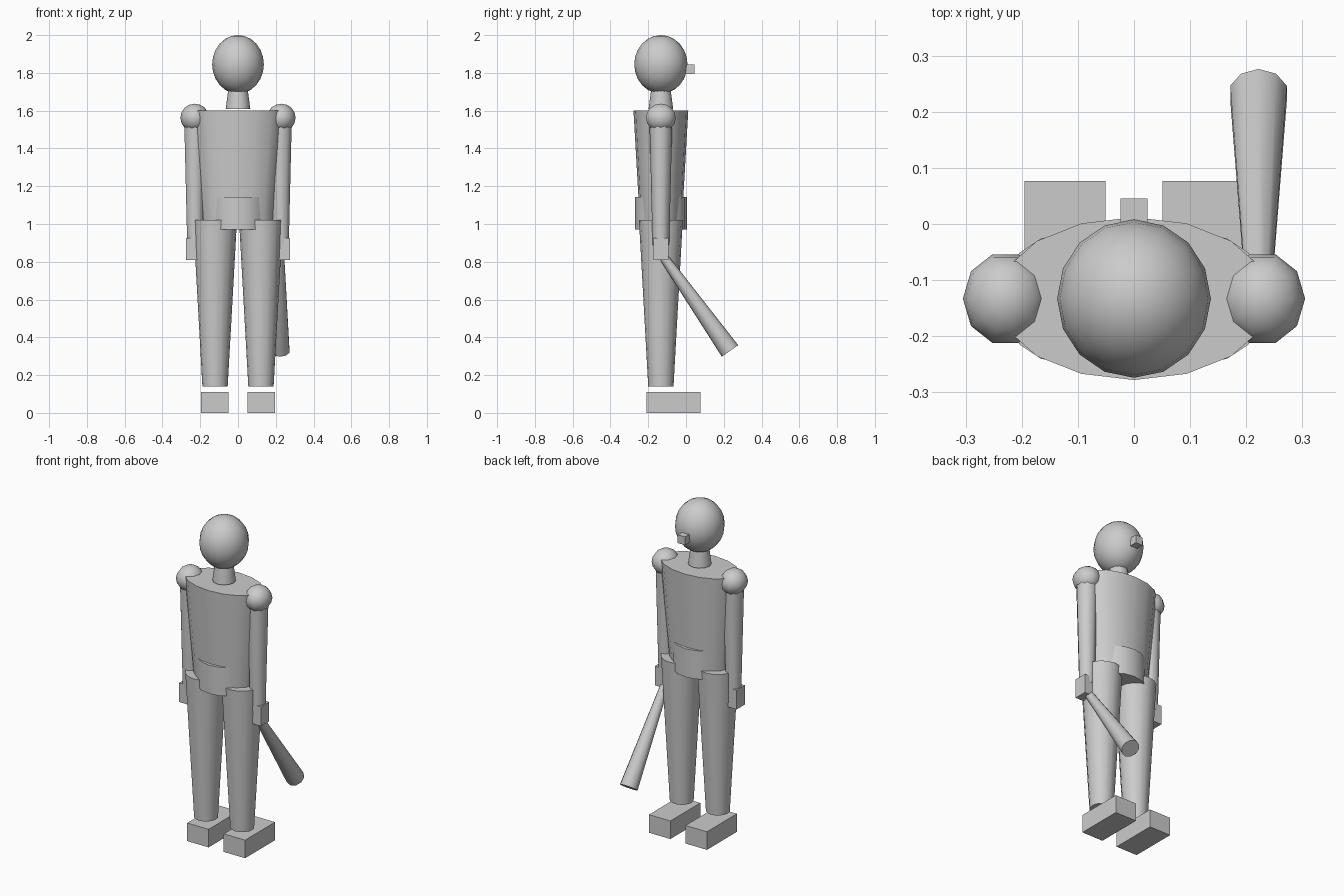
import bpy, math
from mathutils import Vector

if "Cube" in bpy.data.objects:
    bpy.data.objects.remove(bpy.data.objects["Cube"])

CY = -0.133  # depth of the body axis

grey = bpy.data.materials.new("plain grey")
grey.diffuse_color = (0.6, 0.6, 0.6, 1)
grey.use_nodes = True
grey.node_tree.nodes["Principled BSDF"].inputs["Base Color"].default_value = grey.diffuse_color


def finish(name, smooth=True):
    ob = bpy.context.object
    ob.name = name
    ob.data.materials.append(grey)
    bpy.ops.object.transform_apply(location=False, rotation=True, scale=True)
    if smooth:
        bpy.ops.object.shade_smooth_by_angle(angle=math.radians(50))
    return ob


def box(name, lo, hi):
    lo, hi = Vector(lo), Vector(hi)
    bpy.ops.mesh.primitive_cube_add(size=1, location=(lo + hi) / 2)
    bpy.context.object.scale = hi - lo
    return finish(name, False)


def ball(name, loc, radii, seg, rings):
    bpy.ops.mesh.primitive_uv_sphere_add(segments=seg, ring_count=rings, location=loc,
                                         rotation=(0, 0, math.pi / 2))
    # the quarter turn swaps the two horizontal radii
    bpy.context.object.scale = (radii[1], radii[0], radii[2])
    return finish(name)


def taper(name, start, end, r1, r2, sides, flat=1.0):
    """Tapered cylinder from start to end; flat squashes its depth."""
    start, end = Vector(start), Vector(end)
    axis = end - start
    bpy.ops.mesh.primitive_cone_add(vertices=sides, radius1=r1, radius2=r2,
                                    depth=axis.length, location=(start + end) / 2)
    ob = bpy.context.object
    ob.scale = (1, flat, 1)
    ob.rotation_euler = axis.to_track_quat('Z', 'Y').to_euler() if abs(axis.y) > 1e-4 else (0, 0, 0)
    return finish(name)


# head, nose block and neck
ball("head", (0, CY, 1.845), (0.137, 0.141, 0.155), 16, 12)
box("nose", (-0.024, -0.003, 1.795), (0.024, 0.045, 1.845))
taper("neck", (0, CY, 1.61), (0, CY, 1.73), 0.065, 0.049, 12)

# torso and hips
taper("torso", (0, CY, 1.0), (0, CY, 1.6), 0.187, 0.245, 16, 0.592)
taper("hips", (0, CY, 0.97), (0, CY, 1.143), 0.155, 0.155, 16, 0.885)

# limbs on both sides
for side, s in (("left", -1), ("right", 1)):
    ball(side + "_shoulder", (s * 0.229, CY, 1.562), (0.076, 0.083, 0.075), 10, 8)
    taper(side + "_arm", (s * 0.229, CY, 0.89), (s * 0.225, CY, 1.56), 0.044, 0.061, 10)
    box(side + "_hand", (s * 0.195, CY - 0.04, 0.81), (s * 0.275, CY + 0.04, 0.927))
    taper(side + "_leg", (s * 0.123, CY, 0.14), (s * 0.12, CY, 1.02), 0.067, 0.116, 16)
    box(side + "_foot", (s * 0.051, -0.21, 0), (s * 0.195, 0.077, 0.11))

# club held in the right hand
taper("club", (0.222, -0.133, 0.845), (0.222, 0.233, 0.328), 0.023, 0.053, 10)
